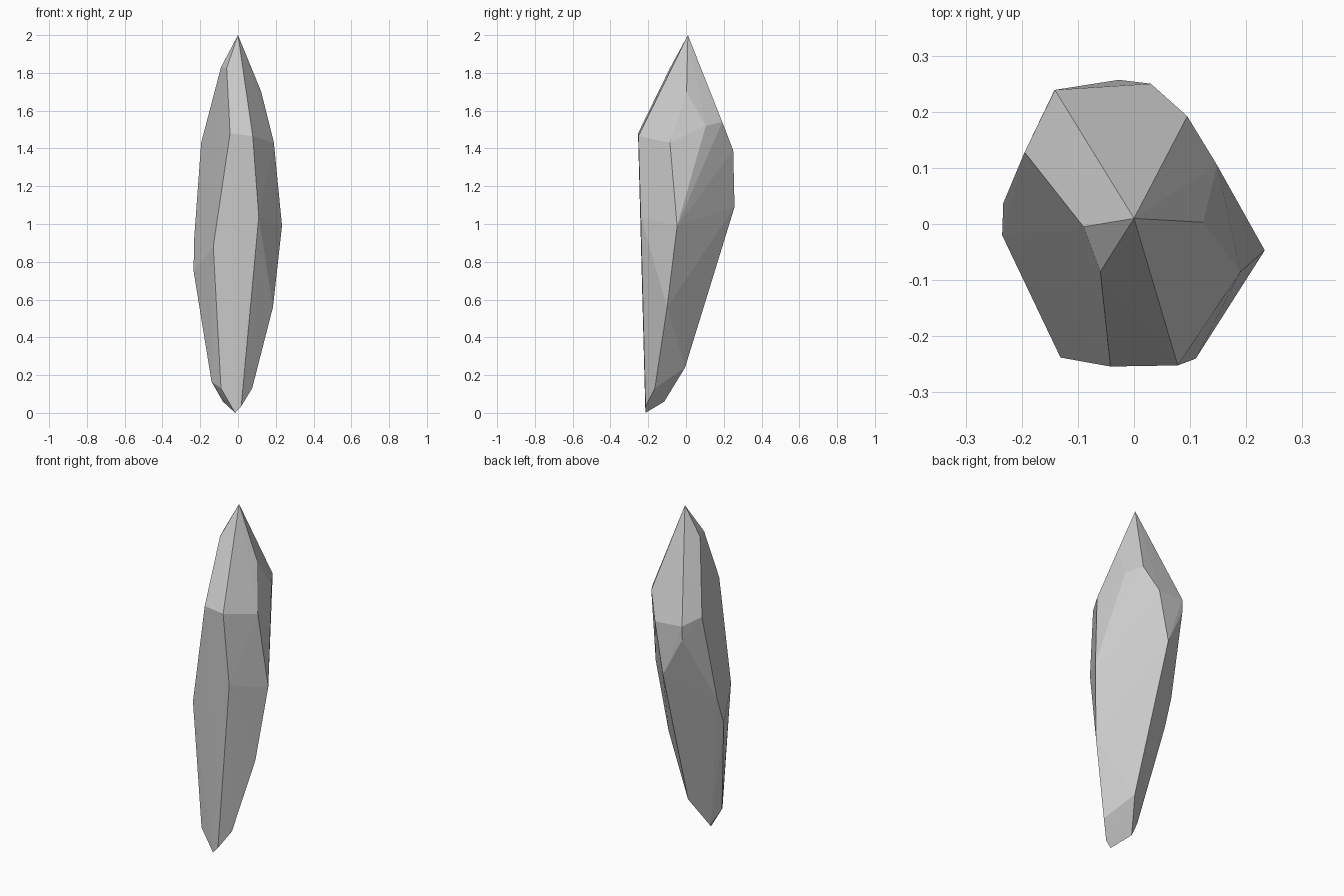
import bpy, bmesh

# Corner points of the crystal, grouped by tier
tip = [(0, 0.01, 2.0)]
shoulder = [(-0.06, -0.085, 1.825), (-0.09, -0.005, 1.83), (0.123, 0.003, 1.70)]
crown = [(-0.042, -0.254, 1.48), (0.078, -0.252, 1.465), (0.19, -0.085, 1.43),
         (0.148, 0.105, 1.52), (0.095, 0.192, 1.54), (0.03, 0.25, 1.39),
         (-0.141, 0.239, 1.40), (-0.195, 0.128, 1.43)]
girdle = [(0.11, -0.24, 1.04), (0.233, -0.047, 0.99), (-0.027, 0.257, 1.09),
          (-0.142, 0.238, 1.32), (-0.233, 0.037, 0.91), (-0.235, -0.02, 0.75),
          (-0.131, -0.238, 0.88)]
base = [(0.185, -0.10, 0.56), (0.075, -0.165, 0.13), (-0.01, -0.005, 0.24),
        (-0.14, -0.14, 0.165), (-0.08, -0.115, 0.06), (-0.09, -0.216, 0.13),
        (0.017, -0.214, 0.035), (-0.015, -0.215, 0.0)]

# Crystal: flat-faceted convex hull
bm = bmesh.new()
for p in tip + shoulder + crown + girdle + base:
    bm.verts.new(p)
res = bmesh.ops.convex_hull(bm, input=bm.verts[:])
loose = [v for v in bm.verts if not v.link_faces]
bmesh.ops.delete(bm, geom=loose, context='VERTS')
bmesh.ops.recalc_face_normals(bm, faces=bm.faces[:])

mesh = bpy.data.meshes.new("crystal")
bm.to_mesh(mesh)
bm.free()
crystal = bpy.data.objects.new("crystal", mesh)
bpy.context.collection.objects.link(crystal)
